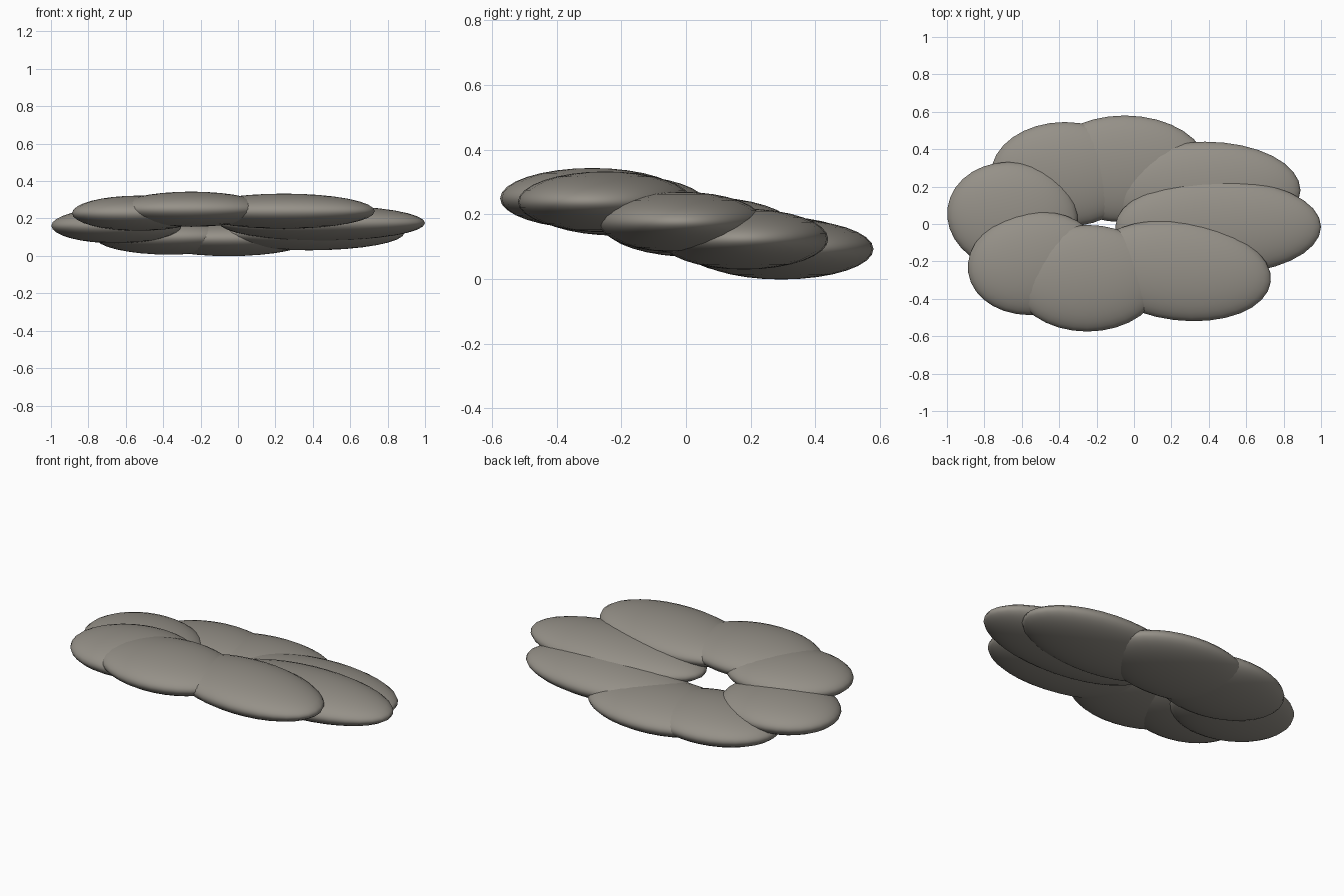
import bpy
from math import radians

cube = bpy.data.objects.get("Cube")
if cube:
    bpy.data.objects.remove(cube)

stone = bpy.data.materials.new("warm_grey")
stone.use_nodes = True
colour = (0.30, 0.28, 0.245, 1)
stone.diffuse_color = colour
stone.node_tree.nodes["Principled BSDF"].inputs["Base Color"].default_value = colour

HALF_THICKNESS = 0.094


def lobe(name, x, y, length, width, turn):
    """Flat ellipsoid whose height follows the slope of the ring."""
    z = 0.172 - 0.268 * y
    bpy.ops.mesh.primitive_uv_sphere_add(
        segments=32, ring_count=16, location=(x, y, z),
        rotation=(0, 0, radians(turn)))
    ob = bpy.context.object
    ob.name = name
    ob.scale = (length, width, HALF_THICKNESS)
    ob.data.materials.append(stone)
    bpy.ops.object.shade_smooth()


# Ring of overlapping lobes: centre, half length, half width, turn
lobe("right_lobe", -0.65, 0.04, 0.35, 0.29, -8)
lobe("front_right_lobe", -0.53, -0.21, 0.36, 0.275, 8)
lobe("front_lobe", -0.25, -0.29, 0.40, 0.285, 0)
lobe("front_left_lobe", 0.245, -0.25, 0.49, 0.265, -7)
lobe("left_lobe", 0.45, -0.015, 0.55, 0.255, 0)
lobe("back_left_lobe", 0.38, 0.18, 0.51, 0.26, 0)
lobe("back_lobe", -0.05, 0.295, 0.445, 0.285, 0)
lobe("back_right_lobe", -0.37, 0.265, 0.395, 0.28, 0)
